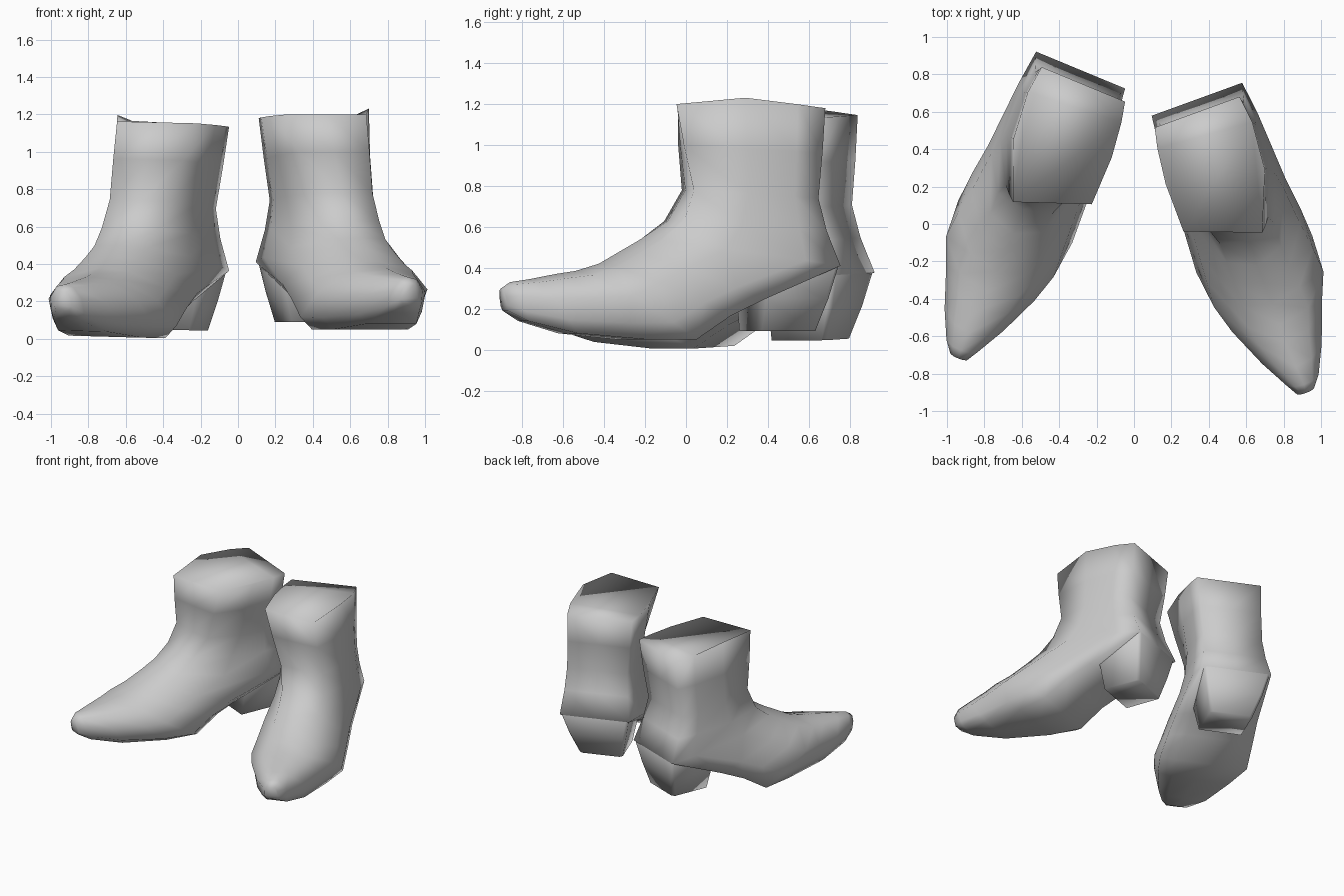
import bpy, bmesh, math
from mathutils import Matrix, Vector

cube = bpy.data.objects.get("Cube")
if cube:
    bpy.data.objects.remove(cube, do_unlink=True)

grey = bpy.data.materials.new("light_grey")
grey.use_nodes = True
COLOUR = (0.6, 0.6, 0.6, 1)
grey.diffuse_color = COLOUR
grey.node_tree.nodes["Principled BSDF"].inputs["Base Color"].default_value = COLOUR

# Half sections: (front-to-back fraction, sideways fraction)
SHAFT = [(0, 0), (0, .75), (.45, 1), (.8, 1), (1, .92), (1, 0)]
FOOT_OUTER = [(0, 0), (.06, .53), (.36, .97), (.75, 1), (1, .92), (1, 0)]
FOOT_INNER = [(0, 0), (.08, .5), (.4, .92), (.8, 1), (1, .68), (1, 0)]

# Rings from the rim round the ankle to the toe: front y, front z, back y, back z,
# outer x, inner x, foot blend at front and back, front shift, front skew
RINGS = [
    (-.33, 1.20, .32, 1.18, .27, -.255, 0, 0, -.09, -.10),
    (-.33, 1.00, .305, .96, .27, -.23, .1, 0, -.06, -.07),
    (-.32, .78, .28, .74, .28, -.205, .3, 0, -.03, -.04),
    (-.42, .63, .32, .58, .29, -.22, .6, 0, 0, 0),
    (-.56, .54, .385, .41, .31, -.25, .9, 0, 0, 0),
    (-.66, .485, -.02, .245, .33, -.27, 1, .8, 0, 0),
    (-.78, .42, -.20, .165, .35, -.28, 1, 1, 0, 0),
    (-.90, .385, -.38, .05, .36, -.29, 1, 1, 0, 0),
    (-1.00, .37, -.62, .05, .295, -.24, 1, 1, 0, 0),
    (-1.14, .345, -.95, .08, .215, -.14, 1, 1, 0, 0),
    (-1.245, .33, -1.18, .14, .14, -.05, 1, 1, 0, 0),
    (-1.29, .30, -1.27, .19, .09, -.01, 1, 1, 0, 0),
]

# Heel rings: z, front y, back y, outer x, inner x
HEEL = [
    (.50, -.05, .34, .24, -.19),
    (.41, -.05, .385, .28, -.22),
    (.25, .02, .35, .23, -.19),
    (.09, .02, .305, .165, -.155),
]


def body_ring(ring):
    fy, fz, by, bz, outer, inner, front, back, shift, skew = ring
    mid, half = (outer + inner) / 2, (outer - inner) / 2
    blends = [front] * 3 + [back] * 3

    def side(foot, sign):
        return [(a[0] + (b[0] - a[0]) * t, sign * (a[1] + (b[1] - a[1]) * t))
                for a, b, t in zip(SHAFT, foot, blends)]

    loop = side(FOOT_OUTER, 1) + side(FOOT_INNER, -1)[-2:0:-1]
    return [Vector((mid + half * w + shift * (1 - u) ** 2,
                    fy + (by - fy) * u + skew * w * (1 - u),
                    fz + (bz - fz) * u)) for u, w in loop]


def heel_ring(ring):
    z, front, back, outer, inner = ring
    c = .02
    return [Vector(p) for p in (
        (inner, front, z), (outer, front, z), (outer, back - c, z),
        (outer - c, back, z), (inner + c, back, z), (inner, back - c, z))]


def loft(name, rings, matrix, mirror):
    bm = bmesh.new()
    rows = [[bm.verts.new((p.x * mirror, p.y, p.z)) for p in ring] for ring in rings]
    n = len(rows[0])
    for a, b in zip(rows, rows[1:]):
        for k in range(n):
            j = (k + 1) % n
            bm.faces.new((a[k], a[j], b[j], b[k]))
    bm.faces.new(rows[0])
    bm.faces.new(rows[-1])
    bmesh.ops.recalc_face_normals(bm, faces=bm.faces)
    for face in bm.faces:
        face.smooth = True
    mesh = bpy.data.meshes.new(name)
    bm.to_mesh(mesh)
    bm.free()
    mesh.materials.append(grey)
    obj = bpy.data.objects.new(name, mesh)
    obj.matrix_world = matrix
    bpy.context.scene.collection.objects.link(obj)


# Closed boot upper with a raised point on the outer side of the rim
body = [body_ring(r) for r in RINGS]
body[0][2].z += .04
body[0][3].z += .015
heel = [heel_ring(r) for r in HEEL]

# Two boots with toes turned out, each set down at its own angle
for side, mirror, place, turn, roll in (
        ("left", 1, (.44, .295, 0), 20, 0),
        ("right", -1, (-.415, .46, -.04), -22.5, 1.5)):
    matrix = (Matrix.Translation(place)
              @ Matrix.Rotation(math.radians(turn), 4, 'Z')
              @ Matrix.Rotation(math.radians(roll), 4, 'Y'))
    loft("boot_upper_" + side, body, matrix, mirror)
    loft("boot_heel_" + side, heel, matrix, mirror)
